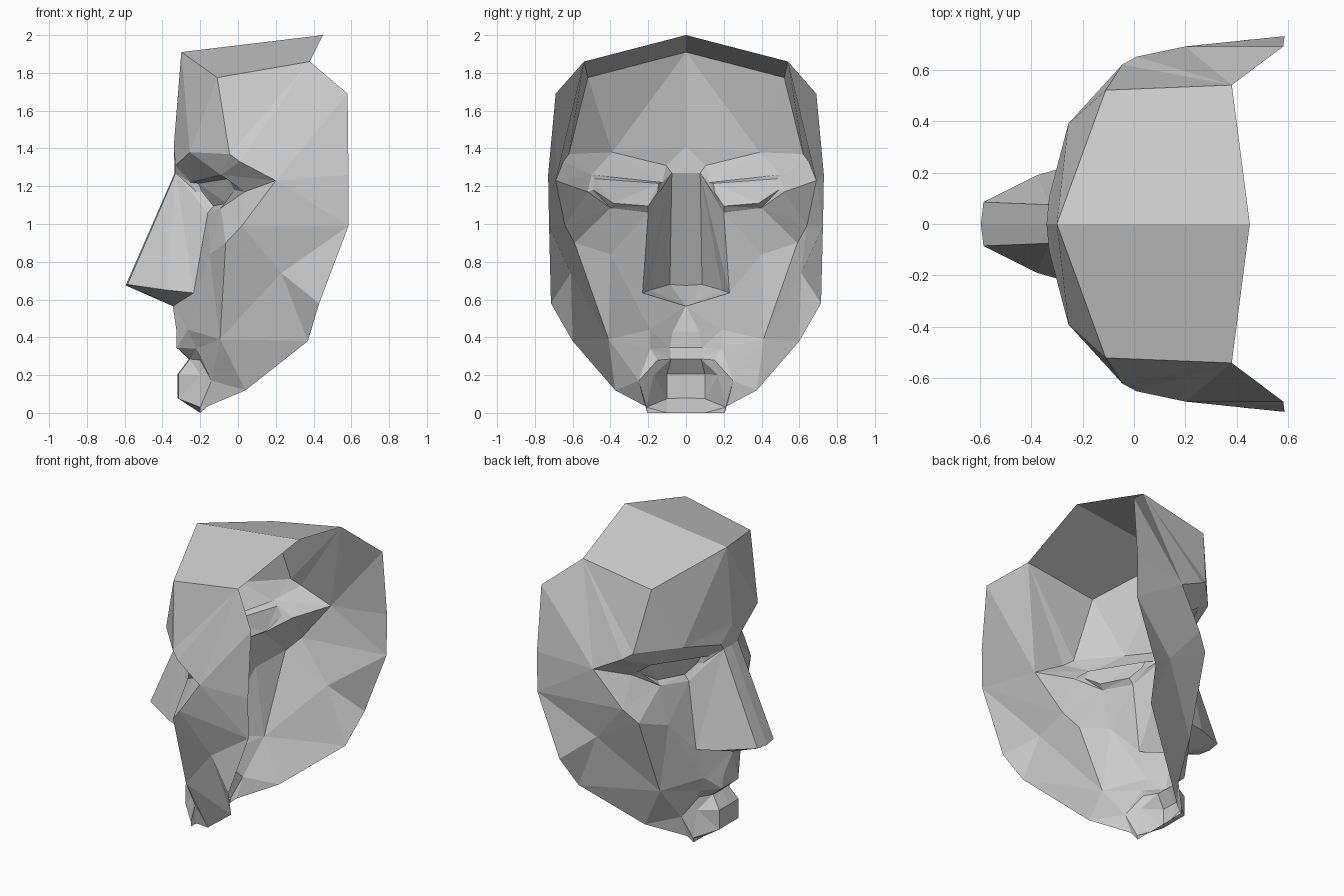
import bpy, bmesh
from mathutils import Vector as V

cube = bpy.data.objects.get("Cube")
if cube:
    bpy.data.objects.remove(cube, do_unlink=True)

clay = bpy.data.materials.new("pale_grey")
clay.use_nodes = True
grey = (0.6, 0.6, 0.6, 1)
clay.diffuse_color = grey
clay.node_tree.nodes["Principled BSDF"].inputs["Base Color"].default_value = grey
inside = V((0.5, 0, 0.9))


def bridge(a, b):
    """Triangles between two chains, always taking the shorter diagonal."""
    out, i, j = [], 0, 0
    while i < len(a) - 1 or j < len(b) - 1:
        step_a = j == len(b) - 1 or (
            i < len(a) - 1 and (a[i + 1] - b[j]).length < (a[i] - b[j + 1]).length)
        if step_a:
            out.append((a[i], a[i + 1], b[j]))
            i += 1
        else:
            out.append((a[i], b[j + 1], b[j]))
            j += 1
    return out


def loft(*chains):
    return [t for a, b in zip(chains, chains[1:]) for t in bridge(a, b)]


def fan(hub, ring):
    return [(hub, p, q) for p, q in zip(ring, ring[1:])]


def part(name, faces):
    """Half of a shell part, mirrored across the face's centre plane."""
    bm = bmesh.new()
    for f in faces:
        if len(set(p.to_tuple(4) for p in f)) == len(f):
            bm.faces.new([bm.verts.new(p) for p in f])
    bmesh.ops.remove_doubles(bm, verts=bm.verts, dist=0.0005)
    bm.normal_update()
    for f in bm.faces:
        if f.normal.dot(f.calc_center_median() - inside) < 0:
            f.normal_flip()
    mesh = bpy.data.meshes.new(name)
    bm.to_mesh(mesh)
    bm.free()
    mesh.materials.append(clay)
    ob = bpy.data.objects.new(name, mesh)
    bpy.context.collection.objects.link(ob)
    mirror = ob.modifiers.new("mirror", "MIRROR")
    mirror.use_axis = (False, True, False)


def chain(*points):
    return [V(p) for p in points]


# Open back edge, from crown to chin
rim = chain((.45, 0, 2), (.38, .54, 1.86), (.58, .69, 1.69), (.585, .73, 1.26),
            (.585, .725, .99), (.43, .715, .58), (.37, .6, .38), (.04, .375, .12),
            (-.16, .215, .035))
crown, corner, temple, ear, lobe, jaw, jaw_low, jaw_front, chin_side = rim

# Forehead and brow ridge
top, side = chain((-.3, 0, 1.91), (-.11, .52, 1.775))
brow = chain((-.34, 0, 1.41), (-.33, .105, 1.31), (-.255, .39, 1.38),
             (-.045, .62, 1.37), (.01, .65, 1.33), (.2, .69, 1.23))
glabella, brow_in, brow_mid, brow_out, brow_end, eye_tail = brow

# Cheek crease, from the eye tail down to the chin
crease = [eye_tail] + chain((.02, .64, .99), (-.065, .59, .9), (-.095, .41, .39),
                            (-.14, .25, .17))
jaw_mid, cheek = chain((.23, .61, .74), (-.15, .4, .84))

# Eye opening and the recessed eye inside it
upper = chain((-.25, .125, 1.22), (-.09, .5, 1.26))
lower = chain((-.22, .14, 1.17), (-.16, .2, 1.06), (-.09, .4, 1.085), (.035, .52, 1.17))
eye_top = chain((-.21, .145, 1.215), (-.05, .485, 1.24))
eye_low = chain((-.19, .15, 1.17), (-.13, .2, 1.095), (-.06, .385, 1.11), (-.02, .49, 1.18))

# Nose
bridge_top = chain((-.335, 0, 1.27), (-.33, .075, 1.27))
tip = chain((-.595, 0, .675), (-.585, .085, .68))
wing, nostril = chain((-.375, .19, .65), (-.235, .23, .635))
nose_base = chain((-.345, 0, .565))

# Muzzle rows: lip groove, upper lip, mouth, lower lip, chin, chin underside
rows = [chain(*r) for r in (
    [(-.325, 0, .43), (-.325, .07, .43), (-.265, .19, .44)],
    [(-.325, 0, .345), (-.325, .085, .345), (-.22, .19, .34)],
    [(-.26, 0, .285), (-.255, .08, .285), (-.2, .15, .28)],
    [(-.32, 0, .205), (-.315, .1, .205), (-.2, .17, .2)],
    [(-.32, 0, .08), (-.315, .1, .075), (-.2, .21, .03)],
    [(-.2, 0, 0), (-.2, .1, 0), (-.2, .205, 0)])]
edge = [r[-1] for r in rows]

part("crown", [(crown, corner, side, top)])
part("forehead", [(top, side, brow_mid), (top, brow_mid, glabella),
                  (side, brow_out, brow_mid), (glabella, brow_mid, brow_in)])
part("temple", loft([corner, temple, ear], [side] + brow[3:])
     + fan(lobe, [ear, eye_tail, crease[1]]))
part("jaw", fan(jaw_mid, crease[3:0:-1] + [lobe, jaw, jaw_low, crease[3]])
     + loft([jaw_low, jaw_front, chin_side], crease[3:]))
part("brow_underside", loft(brow[1:], upper)
     + fan(upper[1], [eye_tail, lower[3]]))
part("eye_rim", loft(upper, eye_top) + loft(lower, eye_low)
     + [(upper[0], lower[0], eye_low[0], eye_top[0]),
        (upper[1], lower[3], eye_low[3], eye_top[1])])
part("eye", loft(eye_top, eye_low))
part("nose", [(bridge_top[0], bridge_top[1], tip[1], tip[0]),
              (glabella, brow_in, bridge_top[1], bridge_top[0]),
              (brow_in, upper[0], bridge_top[1])]
     + fan(bridge_top[1], [tip[1], wing, nostril, lower[1], lower[0], upper[0]])
     + fan(nose_base[0], [tip[0], tip[1], wing, nostril]))
part("muzzle", loft(nose_base + [nostril], *rows))
part("cheek", fan(cheek, [crease[3], crease[2], lower[2], lower[1], nostril,
                          edge[0], crease[3]])
     + loft(lower[2:], crease[2:0:-1]) + [(lower[3], crease[1], eye_tail)]
     + loft(edge[:5], crease[3:])
     + [(edge[4], edge[5], chin_side), (edge[4], chin_side, crease[4])])
